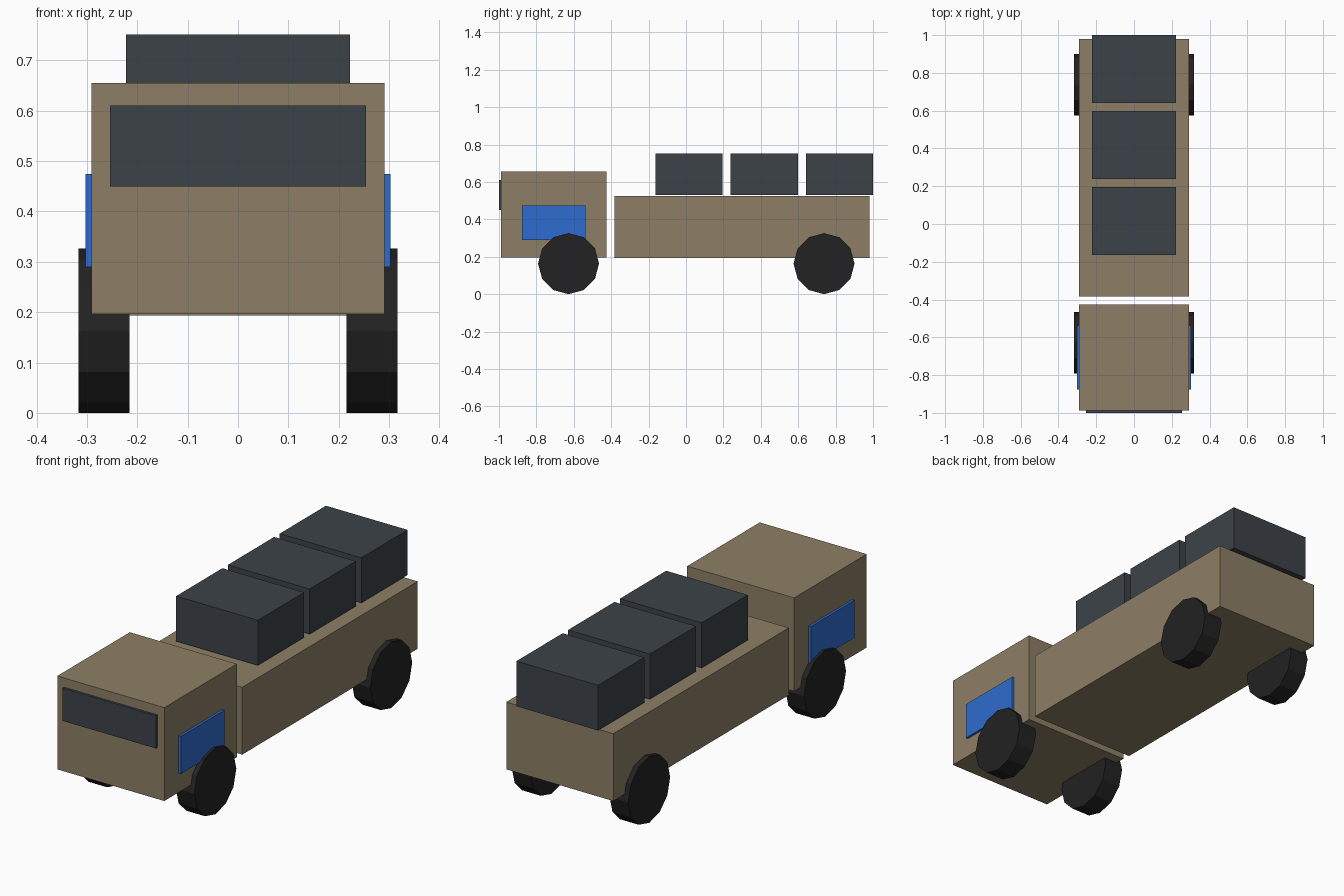
import bpy
import math

default = bpy.data.objects.get("Cube")
if default:
    bpy.data.objects.remove(default, do_unlink=True)


def material(name, r, g, b):
    m = bpy.data.materials.new(name)
    m.use_nodes = True
    m.diffuse_color = (r, g, b, 1)
    bsdf = next(n for n in m.node_tree.nodes if n.type == "BSDF_PRINCIPLED")
    bsdf.inputs["Base Color"].default_value = (r, g, b, 1)
    bsdf.inputs["Roughness"].default_value = 0.8
    return m


TAN = material("tan_paint", 0.27, 0.212, 0.133)
SLATE = material("slate_grey", 0.046, 0.055, 0.066)
BLUE = material("blue_panel", 0.027, 0.15, 0.62)
RUBBER = material("black_rubber", 0.016, 0.016, 0.016)


def box(name, x, y, z, mat):
    """Box spanning the (low, high) ranges on each axis."""
    spans = (x, y, z)
    bpy.ops.mesh.primitive_cube_add(size=1, location=[(a + b) / 2 for a, b in spans])
    ob = bpy.context.object
    ob.name = name
    ob.scale = [b - a for a, b in spans]
    bpy.ops.object.transform_apply(location=False, rotation=False, scale=True)
    ob.data.materials.append(mat)
    return ob


def wheel(name, x, y):
    """Twelve-sided wheel with its axle along x."""
    radius = 0.163
    bpy.ops.mesh.primitive_cylinder_add(
        vertices=12, radius=radius, depth=0.101,
        location=(x, y, radius), rotation=(0, math.pi / 2, 0))
    ob = bpy.context.object
    ob.name = name
    ob.data.materials.append(RUBBER)


# Cab, windscreen and cargo bed
box("cab", (-0.291, 0.291), (-0.988, -0.425), (0.196, 0.655), TAN)
box("windscreen", (-0.254, 0.254), (-1.0, -0.98), (0.449, 0.61), SLATE)
box("cargo_bed", (-0.291, 0.291), (-0.383, 0.98), (0.193, 0.524), TAN)

# Three crates along the bed
for i in range(3):
    start = -0.163 + i * 0.402
    box(f"crate_{i + 1}", (-0.222, 0.222), (start, start + 0.359), (0.529, 0.751), SLATE)

# Door panels and wheels on both sides
for side, s in (("left", 1), ("right", -1)):
    box(f"{side}_door_panel", sorted((s * 0.28, s * 0.303)), (-0.876, -0.537), (0.29, 0.474), BLUE)
    for end, y in (("front", -0.628), ("rear", 0.738)):
        wheel(f"{end}_{side}_wheel", s * 0.266, y)
